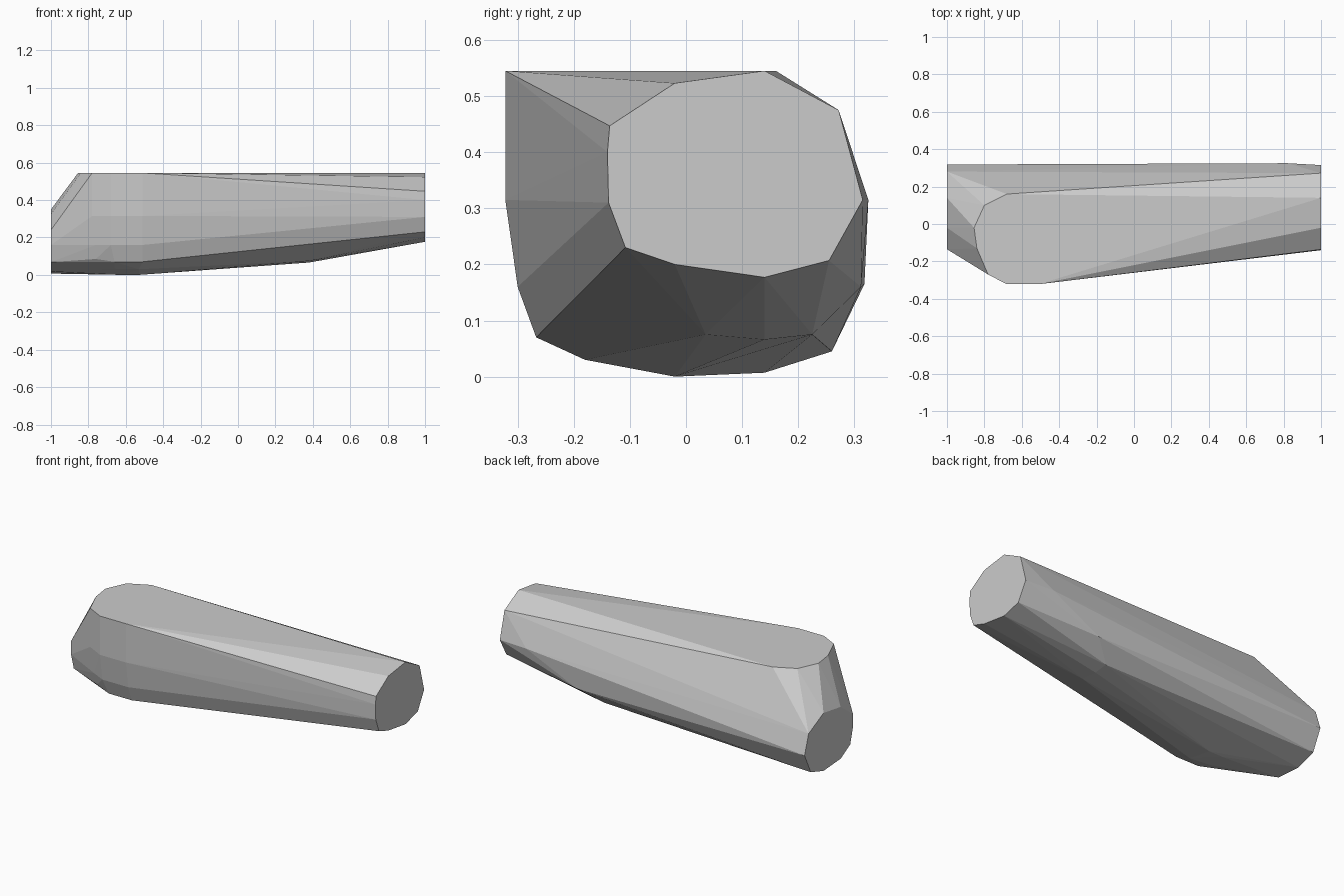
import bpy, bmesh, math

if "Cube" in bpy.data.objects:
    bpy.data.objects.remove(bpy.data.objects["Cube"])

# End profiles (y, z)
right_end = [(-.02, .523), (.14, .545), (.272, .475), (.315, .315), (.255, .207), (.14, .177),
             (-.02, .2), (-.108, .23), (-.138, .31), (-.14, .40), (-.136, .447)]
left_end = [(-.135, .16), (-.135, .24), (-.02, .325), (.14, .35), (.28, .28), (.318, .165),
            (.26, .045), (.14, .007), (-.02, .018), (-.11, .068)]

# Flat top around the wide end (x, y)
top_outline = [(-.51, -.322), (-.68, -.322), (-.78, -.27), (-.84, -.13),
               (-.855, -.02), (-.80, .10), (-.68, .16)]

# Bulging side and belly under the wide end
bulge = [(-.51, -.322, .315), (-.68, -.322, .315), (-.78, -.27, .315),
         (-.51, -.30, .16), (-.68, -.30, .16), (-.76, -.26, .16),
         (-.51, -.267, .07), (-.66, -.267, .07), (-.76, -.235, .085),
         (-.53, -.18, .03), (-.66, -.17, .033), (-.53, -.02, 0), (-.62, -.02, 0)]

# Underside bend and back swell near the narrow end
keel = [(.38, .035, .075), (.38, .14, .066), (.38, .225, .075),
        (.82, .325, .315), (.5, .312, .16)]

points = [(1, y, z) for y, z in right_end]
points += [(-1, y, z) for y, z in left_end]
points += [(x, y, .545) for x, y in top_outline]
points += bulge + keel

# Faceted body skinned over the profiles
bm = bmesh.new()
for p in points:
    bm.verts.new(p)
hull = bmesh.ops.convex_hull(bm, input=bm.verts[:])
loose = {v for v in bm.verts if not v.link_faces}
bmesh.ops.delete(bm, geom=list(loose), context='VERTS')
bmesh.ops.dissolve_limit(bm, angle_limit=math.radians(1), verts=bm.verts[:], edges=bm.edges[:])
bmesh.ops.recalc_face_normals(bm, faces=bm.faces[:])
mesh = bpy.data.meshes.new("tapered_body")
bm.to_mesh(mesh)
bm.free()
body = bpy.data.objects.new("tapered_body", mesh)
bpy.context.collection.objects.link(body)
